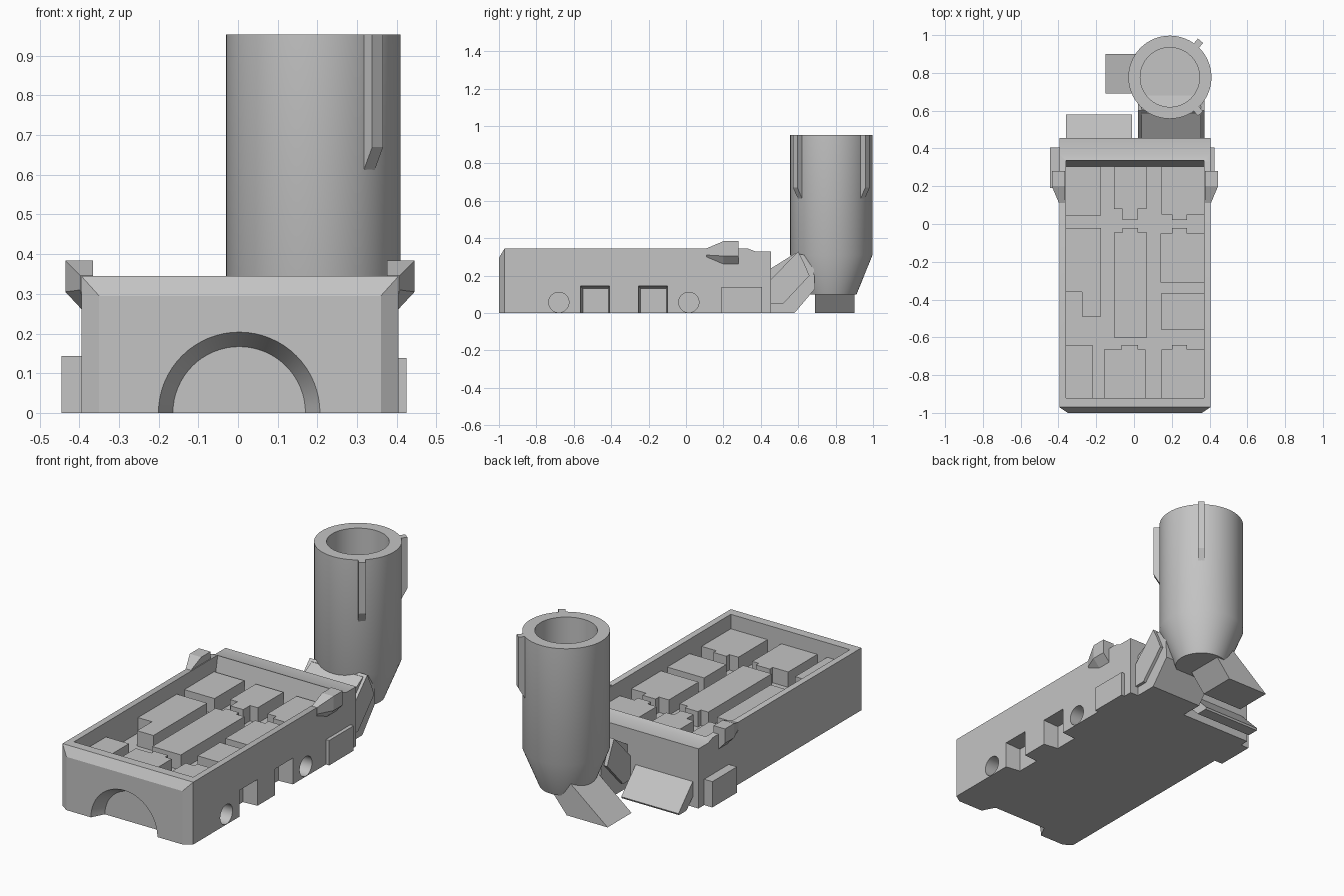
import bpy
import bmesh
import math

cube = bpy.data.objects.get("Cube")
if cube:
    bpy.data.objects.remove(cube, do_unlink=True)

grey = bpy.data.materials.new("plain grey")
grey.use_nodes = True
COLOUR = (0.55, 0.55, 0.55, 1)
grey.diffuse_color = COLOUR
grey.node_tree.nodes["Principled BSDF"].inputs["Base Color"].default_value = COLOUR


def loft(name, sections):
    """Solid skinned through rings that have equal point counts."""
    bm = bmesh.new()
    rings = [[bm.verts.new(p) for p in s] for s in sections]
    n = len(rings[0])
    for a, b in zip(rings, rings[1:]):
        for i in range(n):
            j = (i + 1) % n
            bm.faces.new((a[i], a[j], b[j], b[i]))
    bm.faces.new(rings[0])
    bm.faces.new(rings[-1])
    bmesh.ops.recalc_face_normals(bm, faces=bm.faces)
    mesh = bpy.data.meshes.new(name)
    bm.to_mesh(mesh)
    bm.free()
    obj = bpy.data.objects.new(name, mesh)
    bpy.context.collection.objects.link(obj)
    mesh.materials.append(grey)
    return obj


def rect_y(x0, x1, z0, z1, y):
    return [(x0, y, z0), (x1, y, z0), (x1, y, z1), (x0, y, z1)]


def rect_z(x0, x1, y0, y1, z):
    return [(x0, y0, z), (x1, y0, z), (x1, y1, z), (x0, y1, z)]


def rect_x(y0, y1, z0, z1, x):
    return [(x, y0, z0), (x, y1, z0), (x, y1, z1), (x, y0, z1)]


def box(name, x0, x1, y0, y1, z0, z1):
    return loft(name, [rect_z(x0, x1, y0, y1, z) for z in (z0, z1)])


def circle(axis, centre, r, n=64):
    """Ring of points around a centre, perpendicular to one axis."""
    ring = []
    for i in range(n):
        a = math.tau * i / n
        p = list(centre)
        u, v = [k for k in range(3) if k != axis]
        p[u] += r * math.cos(a)
        p[v] += r * math.sin(a)
        ring.append(p)
    return ring


def select(obj):
    bpy.ops.object.select_all(action='DESELECT')
    obj.select_set(True)
    bpy.context.view_layer.objects.active = obj


def combine(obj, other, operation):
    other.hide_render = True
    select(obj)
    mod = obj.modifiers.new("join_or_cut", 'BOOLEAN')
    mod.operation = operation
    mod.solver = 'EXACT'
    mod.object = other
    bpy.ops.object.modifier_apply(modifier=mod.name)
    bpy.data.objects.remove(other, do_unlink=True)


def smooth(obj):
    select(obj)
    bpy.ops.object.shade_smooth_by_angle(angle=math.radians(25))


# Tray body with bevelled front and a slightly lower back rim
L, R, TOP, BACK = -0.395, 0.405, 0.345, 0.455
body = loft("tray_body", [
    rect_y(L + 0.045, R - 0.045, 0, 0.295, -1),
    rect_y(L, R, 0, TOP, -0.97),
    rect_y(L, R, 0, TOP, 0.33),
    rect_y(L, R, 0, 0.33, 0.37),
    rect_y(L, R, 0, 0.33, BACK)])

# Tray recess with a leaning back wall
IN_L, IN_R, FRONT, REAR, FLOOR = -0.36, 0.37, -0.92, 0.305, 0.18
combine(body, loft("recess", [
    rect_z(IN_L, IN_R, FRONT, REAR, FLOOR),
    rect_z(IN_L, IN_R, FRONT, REAR + 0.035, 0.36)]), 'DIFFERENCE')

# Arched recess in the front
combine(body, loft("arch", [
    circle(1, (0.003, -1.02, 0), 0.214),
    circle(1, (0.003, -0.93, 0), 0.167)]), 'DIFFERENCE')

# Round and square sockets along one side
for y in (-0.68, 0.015):
    combine(body, loft("round_socket", [
        circle(0, (x, y, 0.057), 0.054, 40) for x in (0.33, 0.5)]), 'DIFFERENCE')
for y in (-0.565, -0.255):
    combine(body, loft("square_socket", [
        rect_x(y + 0.013, y + 0.15, -0.1, 0.132, 0.32),
        rect_x(y, y + 0.157, -0.1, 0.146, 0.41)]), 'DIFFERENCE')
smooth(body)

# Raised blocks in the tray: x and y extents, with nubs as separate boxes
BLOCK_TOP = 0.265
blocks = [
    (IN_L, -0.175, 0.045, REAR), (-0.105, 0.065, 0.08, REAR), (0.145, IN_R, 0.05, REAR),
    (IN_L, -0.175, -0.36, -0.02), (-0.105, 0.07, -0.6, -0.045),
    (0.14, IN_R, -0.31, -0.05), (0.145, IN_R, -0.56, -0.365),
    (IN_L, -0.22, FRONT, -0.64), (-0.16, 0.06, FRONT, -0.665),
    (0.145, IN_R, FRONT, -0.665)]
for b in blocks:
    box("tray_block", *b, FLOOR - 0.01, BLOCK_TOP)
nubs = [
    (-0.06, 0.018, 0.02, 0.08), (0.2, 0.28, 0.02, 0.05), (-0.275, -0.175, -0.49, -0.36),
    (-0.06, 0.02, -0.045, -0.02), (0.2, 0.28, -0.05, -0.02),
    (-0.065, 0.02, -0.665, -0.64), (0.2, 0.28, -0.665, -0.64)]
for b in nubs:
    box("block_nub", *b, FLOOR - 0.01, BLOCK_TOP)

# Side pads
box("left_pad", R - 0.01, 0.425, 0.19, 0.405, 0, 0.138)
box("right_pad", -0.445, L + 0.01, 0.19, 0.405, 0, 0.143)

# Side clips, tapering forward into the walls
for name, side in (("left_clip", 1), ("right_clip", -1)):
    def section(out, low, mid, high, y):
        shape = [(-0.012, low), (0, low), (out, mid), (out, high), (-0.03, high), (-0.03, 0.34)]
        return [(0.005 + side * (0.4 + dx), y, z) for dx, z in shape]
    loft(name, [
        section(0.002, 0.3, 0.31, 0.346, 0.11),
        section(0.04, 0.262, 0.305, 0.384, 0.2),
        section(0.04, 0.262, 0.305, 0.384, 0.28)])

# Sloping lip on the back
lip = [(0.44, 0.14), (BACK, 0.14), (0.58, 0.01), (0.575, 0), (0.51, 0), (0.44, 0.07)]
loft("back_lip", [[(x, y, z) for y, z in lip] for x in (-0.36, -0.01)])

# Leaning neck between tray and tube, with a raised band around it
neck = [(0.44, 0.23), (0.585, 0.32), (0.68, 0.3), (0.69, 0.13), (0.58, 0), (0.44, 0)]
loft("neck", [[(x, y, z) for y, z in neck] for x in (0.04, 0.355)])
band = [(0.445, 0.17), (0.6, 0.33), (0.63, 0.27), (0.66, 0.2), (0.52, 0.05), (0.445, 0.05)]
loft("neck_band", [[(x, y, z) for y, z in band] for x in (0.02, 0.372)])

# Foot under the tube, slanting down to one side
foot = [(-0.15, 0), (0.1, 0), (0.25, 0.18), (0.2, 0.24), (0.1, 0.2)]
loft("tube_foot", [[(x, y, z) for x, z in foot] for y in (0.69, 0.9)])

# Hollow tube with a tapered base
CX, CY, TUBE_TOP = 0.19, 0.777, 0.953
tube = loft("tube", [circle(2, (CX, CY, z), r) for r, z in (
    (0.135, 0.1), (0.22, 0.31), (0.22, TUBE_TOP), (0.157, TUBE_TOP), (0.157, 0.3))])
smooth(tube)

# Two ribs on the tube
for angle in (50, -50):
    a = math.radians(angle)
    rib = [(0.2, 0.61), (0.218, 0.61), (0.252, 0.67), (0.252, TUBE_TOP), (0.2, TUBE_TOP)]
    loft("tube_rib", [[(CX + r * math.cos(a) - w * math.sin(a),
                        CY + r * math.sin(a) + w * math.cos(a), z) for r, z in rib]
                      for w in (-0.018, 0.018)])
